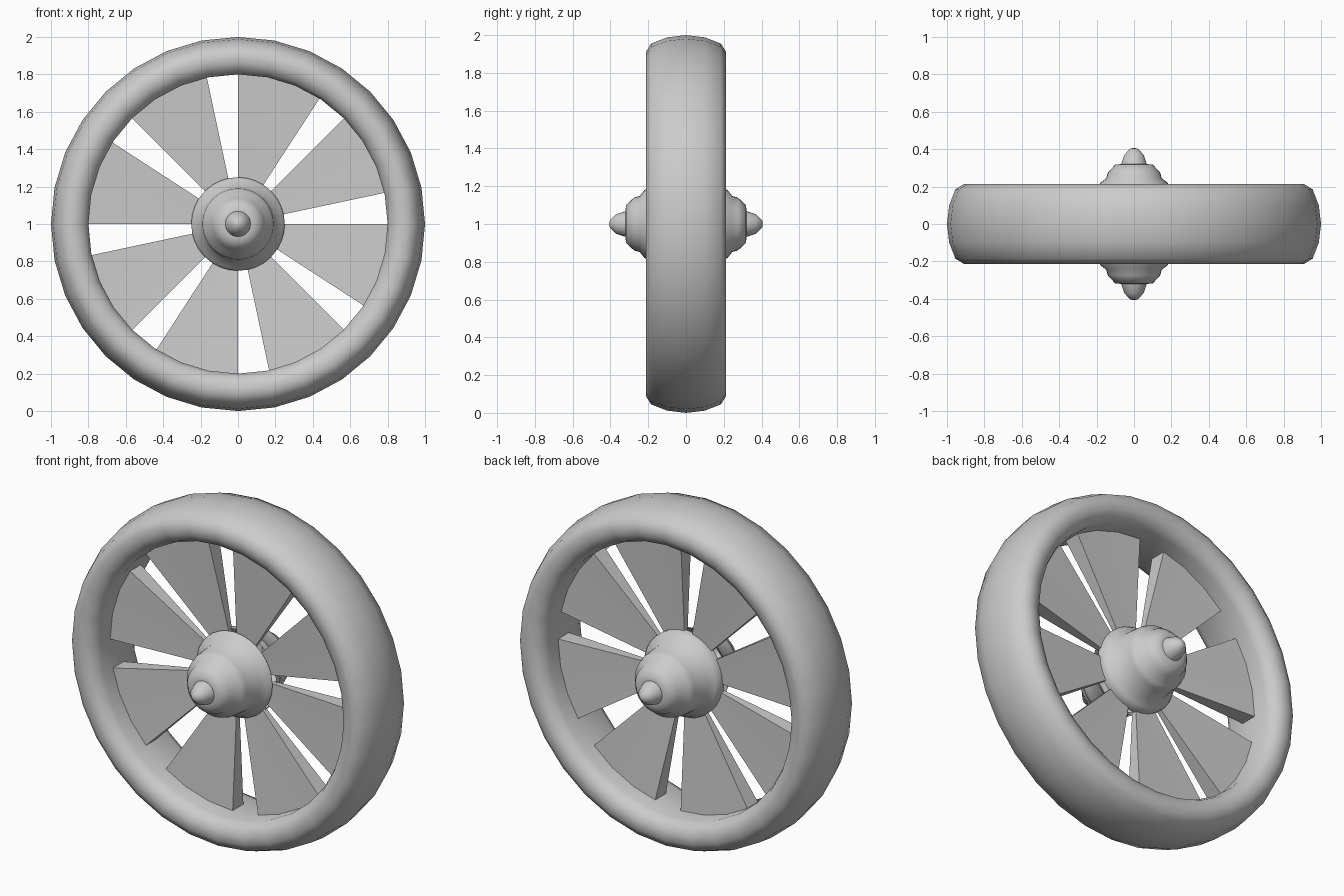
import bpy, bmesh, math

old = bpy.data.objects.get("Cube")
if old:
    bpy.data.objects.remove(old, do_unlink=True)

grey = bpy.data.materials.new("plain grey")
grey.use_nodes = True
COLOUR = (0.6, 0.6, 0.6, 1)
grey.diffuse_color = COLOUR
grey.node_tree.nodes["Principled BSDF"].inputs["Base Color"].default_value = COLOUR

SIDES = 32
AXLE = 1.0  # height of the wheel centre


def place(radius, angle, y):
    """Point around the axle, angle clockwise from the top as seen from the front."""
    return (radius * math.sin(angle), y, AXLE + radius * math.cos(angle))


def finish(name, bm, crease):
    bmesh.ops.remove_doubles(bm, verts=bm.verts, dist=0.0005)
    bmesh.ops.recalc_face_normals(bm, faces=bm.faces)
    mesh = bpy.data.meshes.new(name)
    bm.to_mesh(mesh)
    bm.free()
    mesh.materials.append(grey)
    obj = bpy.data.objects.new(name, mesh)
    bpy.context.collection.objects.link(obj)
    bpy.ops.object.select_all(action='DESELECT')
    obj.select_set(True)
    bpy.context.view_layer.objects.active = obj
    bpy.ops.object.shade_smooth_by_angle(angle=math.radians(crease))
    return obj


def lathe(name, half, closed, crease):
    """Spin a (radius, y) half profile, mirrored in y, around the axle."""
    profile = half + [(r, -y) for r, y in reversed(half) if y > 0]
    bm = bmesh.new()
    rings = [[bm.verts.new(place(r, math.tau * i / SIDES, y)) for i in range(SIDES)]
             for r, y in profile]
    pairs = list(zip(rings, rings[1:]))
    if closed:
        pairs.append((rings[-1], rings[0]))
    for a, b in pairs:
        for i in range(SIDES):
            j = (i + 1) % SIDES
            bm.faces.new((a[i], a[j], b[j], b[i]))
    return finish(name, bm, crease)


# Rim: crowned tread, rounded shoulders, nearly flat inside
lathe("rim", [(1.0, 0), (0.988, 0.1), (0.955, 0.185), (0.91, 0.213),
              (0.86, 0.208), (0.82, 0.185), (0.8, 0.14)], True, 60)

# Hub: central flange, tapering barrel, stepped cap and pointed tip on both sides
lathe("hub", [(0.25, 0), (0.25, 0.035), (0.235, 0.06), (0.2, 0.085),
              (0.19, 0.19), (0.18, 0.22), (0.148, 0.245), (0.14, 0.275),
              (0.1, 0.318), (0.068, 0.32), (0.052, 0.37), (0.02, 0.403),
              (0, 0.407)], False, 50)

# Spokes: eight wedges whose width and thickness grow with the radius
SWEEP, STEPS, FLARE = math.radians(33), 4, 0.0625
for k in range(8):
    bm = bmesh.new()
    columns = []
    for i in range(STEPS + 1):
        angle = math.tau * k / 8 + SWEEP * i / STEPS
        columns.append([bm.verts.new(place(r, angle, side * r * FLARE))
                        for r, side in ((0.2, -1), (0.815, -1), (0.815, 1), (0.2, 1))])
    for a, b in zip(columns, columns[1:]):
        for i in range(4):
            j = (i + 1) % 4
            bm.faces.new((a[i], a[j], b[j], b[i]))
    bm.faces.new(columns[0])
    bm.faces.new(columns[-1])
    finish(f"spoke_{k + 1}", bm, 1)
